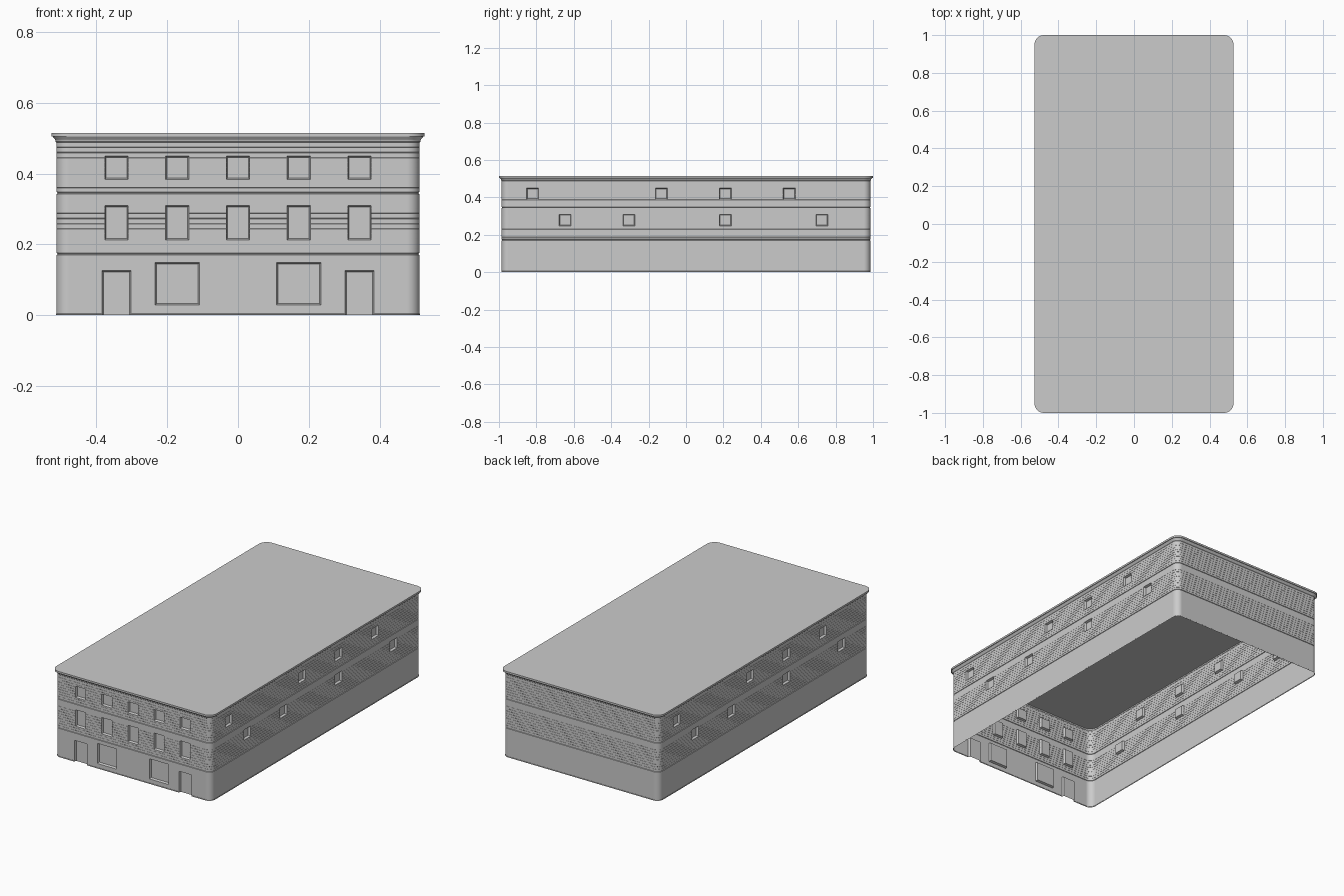
import bpy, bmesh, math

if "Cube" in bpy.data.objects:
    bpy.data.objects.remove(bpy.data.objects["Cube"])

HX, HY, R, TOP = 0.527, 1.0, 0.05, 0.515
WALL = 0.014            # wall inset from the roof edge
DEPTH = 0.013           # window recess
ARC = 10


def ring(d, z):
    """Rounded rectangle, inset by d, at height z."""
    r = R - d
    pts = []
    for k, (sx, sy) in enumerate([(1, 1), (-1, 1), (-1, -1), (1, -1)]):
        for i in range(ARC + 1):
            a = math.pi / 2 * (k + i / ARC)
            pts.append((sx * (HX - R) + r * math.cos(a),
                        sy * (HY - R) + r * math.sin(a), z))
    return pts


def groove(z, depth, h):
    return [(WALL, z - h), (WALL + depth, z - h / 2),
            (WALL + depth, z + h / 2), (WALL, z + h)]


def finish(name, bm):
    bmesh.ops.recalc_face_normals(bm, faces=bm.faces[:])
    me = bpy.data.meshes.new(name)
    bm.to_mesh(me)
    bm.free()
    ob = bpy.data.objects.new(name, me)
    bpy.context.collection.objects.link(ob)
    return ob


# Wall and cornice profile: floor joints, fine siding lines, flared cornice
profile = [(WALL - 0.001, 0), (WALL - 0.001, 0.004), (WALL, 0.005)]
profile += groove(0.173, 0.003, 0.003)
for base in (0.173, 0.345):
    if base > 0.2:
        profile += groove(base, 0.003, 0.003)
    for i in range(1, 10):
        profile += groove(base + i * 0.0143, 0.0006, 0.0008)
profile += [(WALL, 0.488), (0.012, 0.490), (0.012, 0.493), (0.010, 0.497),
            (0.006, 0.501), (0.004, 0.504), (0, 0.504), (0, TOP)]

bm = bmesh.new()
loops = [[bm.verts.new(p) for p in ring(d, z)] for d, z in profile]
for a, b in zip(loops, loops[1:]):
    n = len(a)
    for i in range(n):
        j = (i + 1) % n
        bm.faces.new((a[i], a[j], b[j], b[i]))
bm.faces.new(loops[-1])
bm.faces.new(loops[0][::-1])
shell = finish("building_shell", bm)

# Openings as (centre along the wall, width, bottom, top)
front = []
for i in range(-2, 3):
    front += [(i * 0.1715, 0.066, 0.383, 0.449), (i * 0.1715, 0.066, 0.212, 0.309)]
for s in (-1, 1):
    front += [(s * 0.343, 0.082, -0.05, 0.126), (s * 0.171, 0.125, 0.029, 0.148)]
side = [(y, 0.064, 0.389, 0.449) for y in (-0.82, -0.132, 0.21, 0.552)]
side += [(y, 0.064, 0.248, 0.309) for y in (-0.646, -0.305, 0.21, 0.727)]

bm = bmesh.new()


def cut(to_world, dist, c, w, z0, z1):
    """Slightly tapered block sunk into the wall at distance dist."""
    ends = []
    for out, t in ((0.012, -0.004), (-DEPTH, 0.004)):
        a, b = c - w / 2 + t, c + w / 2 - t
        ends.append([bm.verts.new(to_world(u, dist + out, z)) for u, z in
                     ((a, z0 + t), (b, z0 + t), (b, z1 - t), (a, z1 - t))])
    p, q = ends
    bm.faces.new(p)
    bm.faces.new(q[::-1])
    for i in range(4):
        j = (i + 1) % 4
        bm.faces.new((p[j], p[i], q[i], q[j]))


for o in front:
    cut(lambda u, d, z: (u, -d, z), HY - WALL, *o)
for o in side:      # left wall repeats the right wall turned half round
    cut(lambda u, d, z: (d, u, z), HX - WALL, *o)
    cut(lambda u, d, z: (-d, -u, z), HX - WALL, *o)
cutter = finish("opening_cutters", bm)
cutter.hide_render = True

# Sink the windows and doors, then open the underside
mod = shell.modifiers.new("openings", 'BOOLEAN')
mod.operation = 'DIFFERENCE'
mod.solver = 'EXACT'
mod.object = cutter
bpy.context.view_layer.objects.active = shell
shell.select_set(True)
bpy.ops.object.modifier_apply(modifier=mod.name)
bpy.data.objects.remove(cutter)

bm = bmesh.new()
bm.from_mesh(shell.data)
under = [f for f in bm.faces if all(v.co.z < 1e-4 for v in f.verts)]
bmesh.ops.delete(bm, geom=under, context='FACES')
bm.to_mesh(shell.data)
bm.free()

bpy.ops.object.shade_smooth_by_angle(angle=math.radians(25))
wn = shell.modifiers.new("weighted_normals", 'WEIGHTED_NORMAL')
wn.keep_sharp = True
